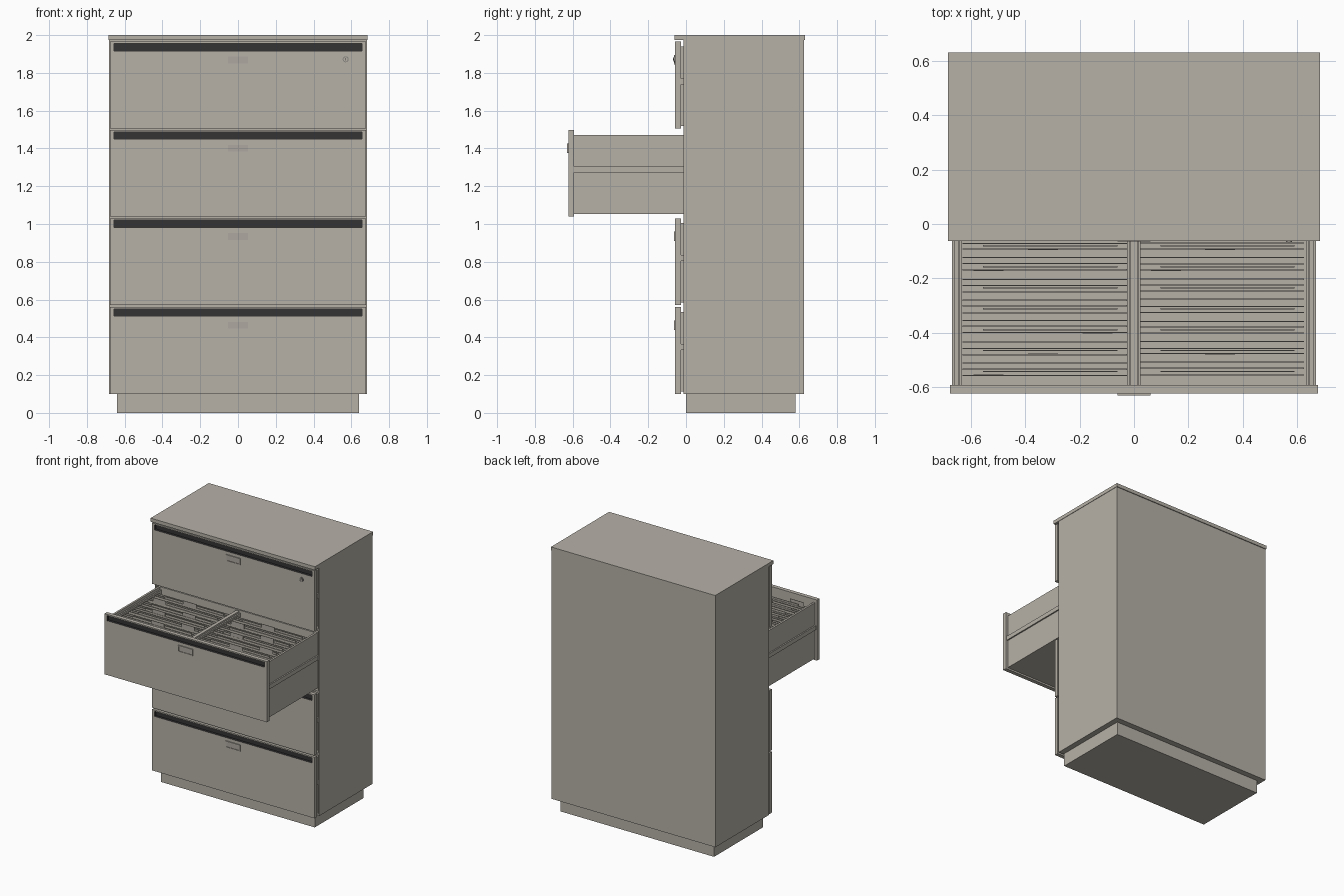
import bpy, bmesh, math, random
from mathutils import Matrix

if "Cube" in bpy.data.objects:
    bpy.data.objects.remove(bpy.data.objects["Cube"])

random.seed(4)


def material(name, rgb):
    m = bpy.data.materials.new(name)
    m.diffuse_color = (*rgb, 1)
    m.use_nodes = True
    m.node_tree.nodes["Principled BSDF"].inputs["Base Color"].default_value = m.diffuse_color
    return m


PAINT = material("putty paint", (0.47, 0.44, 0.39))
DARK = material("dark pull", (0.035, 0.033, 0.036))
LABEL = material("label card", (0.42, 0.39, 0.345))
FOLDER = material("folder card", (0.46, 0.43, 0.38))
METAL = material("lock metal", (0.25, 0.24, 0.22))


def finish(bm, name, mats):
    bmesh.ops.recalc_face_normals(bm, faces=bm.faces)
    me = bpy.data.meshes.new(name)
    bm.to_mesh(me)
    bm.free()
    for m in mats:
        me.materials.append(m)
    ob = bpy.data.objects.new(name, me)
    bpy.context.collection.objects.link(ob)
    return ob


def add_box(bm, x0, x1, y0, y1, z0, z1):
    mat = Matrix.Translation(((x0 + x1) / 2, (y0 + y1) / 2, (z0 + z1) / 2)) \
        @ Matrix.Diagonal((x1 - x0, y1 - y0, z1 - z0, 1))
    return bmesh.ops.create_cube(bm, size=1, matrix=mat)["verts"]


def boxes(name, mat, *dims):
    bm = bmesh.new()
    for d in dims:
        add_box(bm, *d)
    return finish(bm, name, [mat])


def recessed_panel(name, dims, rect, depth, mats):
    """Box whose front face has a sunken rectangle (x0, x1, z0, z1)."""
    bm = bmesh.new()
    add_box(bm, *dims)
    front = min(bm.faces, key=lambda f: f.calc_center_median().y)
    bmesh.ops.inset_individual(bm, faces=[front], thickness=0.002)
    c = front.calc_center_median()
    for v in front.verts:
        v.co.x = rect[0] if v.co.x < c.x else rect[1]
        v.co.z = rect[2] if v.co.z < c.z else rect[3]
    ext = bmesh.ops.extrude_face_region(bm, geom=[front])["geom"]
    if front.is_valid:
        bm.faces.remove(front)
    for v in (g for g in ext if isinstance(g, bmesh.types.BMVert)):
        v.co.y += depth
    # everything inside the recess takes the second colour
    y0 = dims[2]
    for f in bm.faces:
        cc = f.calc_center_median()
        inside = rect[0] - 1e-4 < cc.x < rect[1] + 1e-4 and rect[2] - 1e-4 < cc.z < rect[3] + 1e-4
        f.material_index = int(inside and y0 + 1e-4 < cc.y < y0 + depth + 1e-4)
    return finish(bm, name, mats)


def cylinder_y(name, mat, x, z, r, y0, y1, n=24):
    bm = bmesh.new()
    bmesh.ops.create_cone(bm, cap_ends=True, segments=n, radius1=r, radius2=r, depth=y1 - y0,
                          matrix=Matrix.Translation((x, (y0 + y1) / 2, z))
                          @ Matrix.Rotation(math.pi / 2, 4, 'X'))
    ob = finish(bm, name, [mat])
    for p in ob.data.polygons:
        p.use_smooth = len(p.vertices) == 4
    return ob


# Cabinet carcass
boxes("plinth", PAINT, (-0.64, 0.64, 0.0, 0.58, 0, 0.1))
boxes("top_panel", PAINT, (-0.685, 0.685, -0.062, 0.63, 1.973, 2.0))
boxes("side_panels", PAINT, *[(min(s * 0.682, s * 0.674), max(s * 0.682, s * 0.674),
                               -0.012, 0.625, 0.1, 1.973) for s in (-1, 1)])
boxes("back_panel", PAINT, (-0.674, 0.674, 0.605, 0.624, 0.1, 1.973))
boxes("shelves", PAINT, *[(-0.674, 0.674, -0.01, 0.605, z - 0.007, z + 0.007)
                          for z in (0.107, 0.566, 1.034, 1.5, 1.966)])


def drawer(name, z0, z1, pull):
    yf = -0.057 - pull           # front face
    yb = yf + 0.03               # back of the front panel
    end = yb + 0.6               # back of the tray
    recessed_panel(name + "_front", (-0.677, 0.677, yf, yb, z0, z1),
                   (-0.657, 0.657, z1 - 0.048, z1 - 0.01), 0.018, [PAINT, DARK])
    zl = z1 - 0.096
    recessed_panel(name + "_label_holder", (-0.06, 0.06, yf - 0.007, yf, zl - 0.025, zl + 0.025),
                   (-0.053, 0.053, zl - 0.018, zl + 0.018), 0.004, [PAINT, LABEL])
    # Tray with side runners
    b, t = z0 + 0.013, z1 - 0.025
    dims = [(-0.645, 0.645, yb, end, b, b + 0.01),
            (-0.645, 0.645, end - 0.012, end, b + 0.01, t)]
    rails = []
    for s in (-1, 1):
        x = sorted((s * 0.645, s * 0.66))
        dims.append((*x, yb, end, b, t))
        x = sorted((s * 0.66, s * 0.67))
        zr = (b + t) / 2 + 0.025
        rails.append((*x, yb, end, zr - 0.016, zr + 0.016))
    boxes(name + "_tray", PAINT, *dims)
    boxes(name + "_runners", PAINT, *rails)
    return yb, end, b, t


drawer("bottom_drawer", 0.1, 0.56, 0)
drawer("lower_drawer", 0.572, 1.03, 0)
drawer("top_drawer", 1.506, 1.965, 0)
yb, end, b, t = drawer("open_drawer", 1.04, 1.497, 0.566)

# Centre divider and inner hanging rails
boxes("tray_divider", PAINT, (-0.013, 0.013, yb, end - 0.012, b + 0.01, t - 0.008))
boxes("hanging_rails", PAINT, *[(x - 0.005, x + 0.005, yb, end - 0.012, t - 0.05, t - 0.02)
                                for x in (-0.639, -0.019, 0.019, 0.639)])

# Hanging folders: two leaves, shorter papers between, staggered tabs
leaves, papers, tabs = [], [], []
for x0, x1 in ((-0.63, -0.026), (0.022, 0.626)):
    for i in range(7):
        y = yb + 0.035 + i * 0.077
        for dy in (0, 0.024, 0.046):
            yy = y + dy + random.uniform(-0.003, 0.003)
            leaves.append((x0, x1, yy, yy + 0.004, b + 0.04, t - 0.03))
        yp = y + 0.013
        papers.append((x0 + 0.075, x1 - 0.035, yp, yp + 0.005, b + 0.045, t - 0.02))
        xt = x0 + 0.04 + (i * 2 % 5) * 0.1
        tabs.append((xt, xt + 0.11, y + 0.001, y + 0.004, t - 0.035, t - 0.002))
boxes("folder_leaves", FOLDER, *leaves)
boxes("folder_papers", FOLDER, *papers)
boxes("folder_tabs", LABEL, *tabs)

# Lock
cylinder_y("lock_ring", METAL, 0.57, 1.872, 0.016, -0.063, -0.056)
cylinder_y("lock_core", PAINT, 0.57, 1.872, 0.011, -0.067, -0.06)
boxes("lock_keyhole", DARK, (0.568, 0.572, -0.0685, -0.066, 1.865, 1.879))
